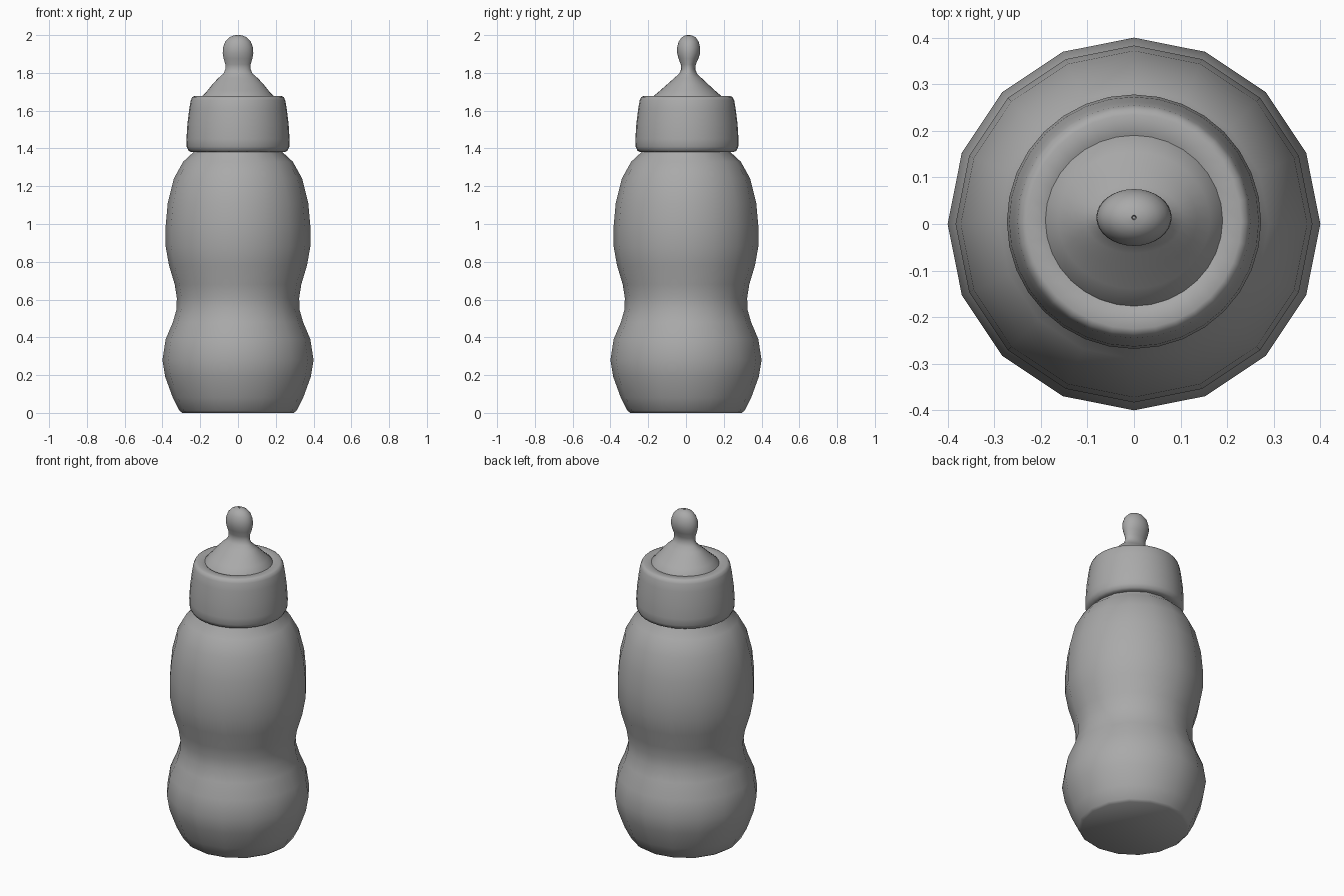
import bpy
import bmesh
from math import cos, sin, tau, radians

cube = bpy.data.objects.get("Cube")
if cube:
    bpy.data.objects.remove(cube, do_unlink=True)

grey = bpy.data.materials.new("plain grey")
grey.use_nodes = True
COLOUR = (0.4, 0.4, 0.4, 1)
grey.diffuse_color = COLOUR
grey.node_tree.nodes["Principled BSDF"].inputs["Base Color"].default_value = COLOUR


def loft(name, rings, sides, angle):
    """Stack elliptical rings (rx, ry, y centre, z) into a closed smooth surface."""
    bm = bmesh.new()
    loops = [[bm.verts.new((rx * cos(tau * i / sides), cy + ry * sin(tau * i / sides), z))
              for i in range(sides)] for rx, ry, cy, z in rings]
    for low, high in zip(loops, loops[1:]):
        for i in range(sides):
            j = (i + 1) % sides
            bm.faces.new((low[i], low[j], high[j], high[i]))
    bm.faces.new(loops[0][::-1])
    bm.faces.new(loops[-1])
    bmesh.ops.recalc_face_normals(bm, faces=bm.faces[:])
    mesh = bpy.data.meshes.new(name)
    bm.to_mesh(mesh)
    bm.free()
    mesh.materials.append(grey)
    obj = bpy.data.objects.new(name, mesh)
    bpy.context.collection.objects.link(obj)
    bpy.ops.object.select_all(action='DESELECT')
    obj.select_set(True)
    bpy.context.view_layer.objects.active = obj
    bpy.ops.object.shade_smooth_by_angle(angle=radians(angle))
    return obj


def turned(profile, cy=0):
    return [(r, r, cy, z) for r, z in profile]


# Waisted bottle, sixteen sided, with its neck running up inside the collar
body = [(0.295, 0), (0.31, 0.012), (0.345, 0.08), (0.385, 0.19), (0.4, 0.28),
        (0.383, 0.39), (0.345, 0.48), (0.325, 0.55), (0.324, 0.61), (0.335, 0.68),
        (0.365, 0.78), (0.383, 0.88), (0.383, 0.99), (0.372, 1.11), (0.34, 1.24),
        (0.29, 1.33), (0.225, 1.39), (0.21, 1.5)]
loft("bottle_body", turned(body), 16, 80)

# Screw collar with rounded rims
collar = [(0.2, 1.385), (0.245, 1.38), (0.262, 1.388), (0.272, 1.41), (0.273, 1.45),
          (0.268, 1.53), (0.258, 1.61), (0.25, 1.655), (0.242, 1.672), (0.23, 1.677),
          (0.19, 1.675), (0.17, 1.66)]
loft("screw_collar", turned(collar, 0.005), 32, 60)

# Teat: round flange drawn into a flattened bulb with a tiny hole in the tip
teat = [(0.195, 0.187, 0.007, 1.66), (0.19, 0.181, 0.008, 1.676), (0.163, 0.147, 0.008, 1.705),
        (0.135, 0.108, 0.009, 1.74), (0.105, 0.073, 0.01, 1.772), (0.078, 0.048, 0.011, 1.795),
        (0.066, 0.037, 0.012, 1.82), (0.067, 0.04, 0.012, 1.845), (0.076, 0.052, 0.013, 1.875),
        (0.081, 0.061, 0.014, 1.905), (0.079, 0.061, 0.014, 1.935), (0.068, 0.053, 0.014, 1.965),
        (0.048, 0.038, 0.014, 1.987), (0.024, 0.019, 0.014, 1.998), (0.005, 0.005, 0.014, 2),
        (0.003, 0.003, 0.014, 1.985)]
loft("teat", teat, 32, 60)
